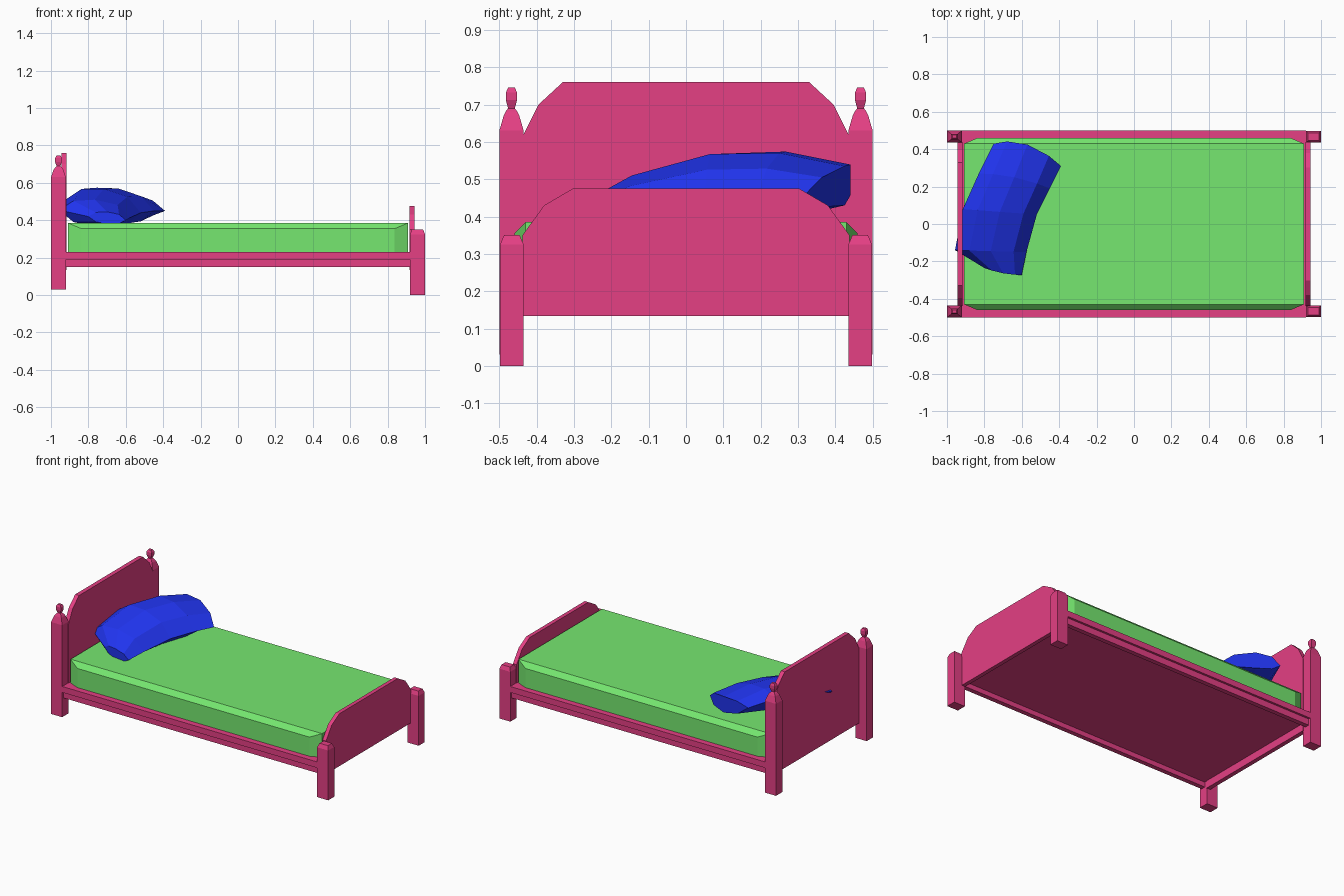
import bpy, bmesh
from mathutils import Vector

if "Cube" in bpy.data.objects:
    bpy.data.objects.remove(bpy.data.objects["Cube"])


def material(name, rgb):
    m = bpy.data.materials.new(name)
    m.diffuse_color = (*rgb, 1)
    m.use_nodes = True
    m.node_tree.nodes["Principled BSDF"].inputs["Base Color"].default_value = m.diffuse_color
    return m


PINK = material("painted_wood", (0.78, 0.05, 0.23))
GREEN = material("green_fabric", (0.18, 0.8, 0.16))
BLUE = material("blue_fabric", (0.015, 0.035, 0.88))


def finish(name, bm, mat):
    bmesh.ops.recalc_face_normals(bm, faces=bm.faces[:])
    mesh = bpy.data.meshes.new(name)
    bm.to_mesh(mesh)
    bm.free()
    mesh.materials.append(mat)
    ob = bpy.data.objects.new(name, mesh)
    bpy.context.collection.objects.link(ob)
    return ob


def loft(name, loops, mat):
    """Skin a list of equal-length point loops and cap both ends."""
    bm = bmesh.new()
    rings = [[bm.verts.new(p) for p in loop] for loop in loops]
    n = len(rings[0])
    for a, b in zip(rings, rings[1:]):
        for i in range(n):
            j = (i + 1) % n
            bm.faces.new((a[i], a[j], b[j], b[i]))
    bm.faces.new(rings[0])
    bm.faces.new(rings[-1])
    return finish(name, bm, mat)


def post(name, x, y, profile):
    """Square post from (half x, half y, z) sections."""
    loft(name, [[(x + sx * hx, y + sy * hy, z) for sx, sy in
                 ((-1, -1), (1, -1), (1, 1), (-1, 1))]
                for hx, hy, z in profile], PINK)


def prism(name, half, x0, x1):
    """Mirror a half (y, z) outline and extrude it along x."""
    outline = half + [(-y, z) for y, z in reversed(half)]
    return loft(name, [[(x, y, z) for y, z in outline] for x in (x0, x1)], PINK)


# Corner posts; the head pair carries finials
head = [(.04, .0325, .03), (.04, .0325, .63), (.026, .021, .67), (.018, .015, .682),
        (.010, .009, .69), (.018, .015, .712), (.018, .015, .732), (.011, .009, .745)]
foot = [(.04, .0315, 0), (.04, .0315, .325), (.03, .021, .35)]
for side, s in (("front", -1), ("back", 1)):
    post("head_post_" + side, -.96, s * .4675, head)
    post("foot_post_" + side, .96, s * .4665, foot)

# Headboard and footboard panels
prism("headboard", [(.438, .133), (.438, .615), (.395, .70), (.33, .76)], -.945, -.917)
prism("footboard", [(.438, .133), (.438, .35), (.38, .43), (.303, .475)], .917, .943)

# Bed base: recessed underside between stepped side rails
prism("bed_base", [(.455, .182), (.455, .15), (.485, .15), (.485, .191),
                   (.499, .191), (.499, .23)], -.92, .92)

# Mattress with bevelled long edges and clipped corners
bm = bmesh.new()
for sx in (-1, 1):
    for sy in (-1, 1):
        for x, y, z in ((.908, .43, .385), (.908, .43, .23),
                        (.838, .46, .355), (.838, .46, .23)):
            bm.verts.new((sx * x, sy * y, z))
bmesh.ops.convex_hull(bm, input=bm.verts[:])
bmesh.ops.dissolve_limit(bm, angle_limit=.02, verts=bm.verts[:], edges=bm.edges[:])
finish("mattress", bm, GREEN)

# Pillow: back edge, front edge, height above, depth below, end bulge per station
stations = [
    ((-.80, -.235, .42), (-.60, -.272, .40), .035, .03, -.01),
    ((-.957, -.14, .455), (-.575, -.15, .415), .075, .07, 0),
    ((-.915, .08, .515), (-.52, .05, .44), .09, .10, 0),
    ((-.83, .27, .53), (-.45, .19, .45), .08, .10, .02),
    ((-.75, .43, .51), (-.39, .31, .45), .055, .05, .055),
]
loops = []
for back, front, up, down, bulge in stations:
    b, f = Vector(back), Vector(front)
    shape = [(0, 0), (.2, .75 * up), (.5, up), (.82, .8 * up),
             (1, 0), (.82, -.7 * down), (.5, -down), (.2, -.8 * down)]
    loops.append([b.lerp(f, t) + Vector((0, bulge * 4 * t * (1 - t), h)) for t, h in shape])
loft("pillow", loops, BLUE)
